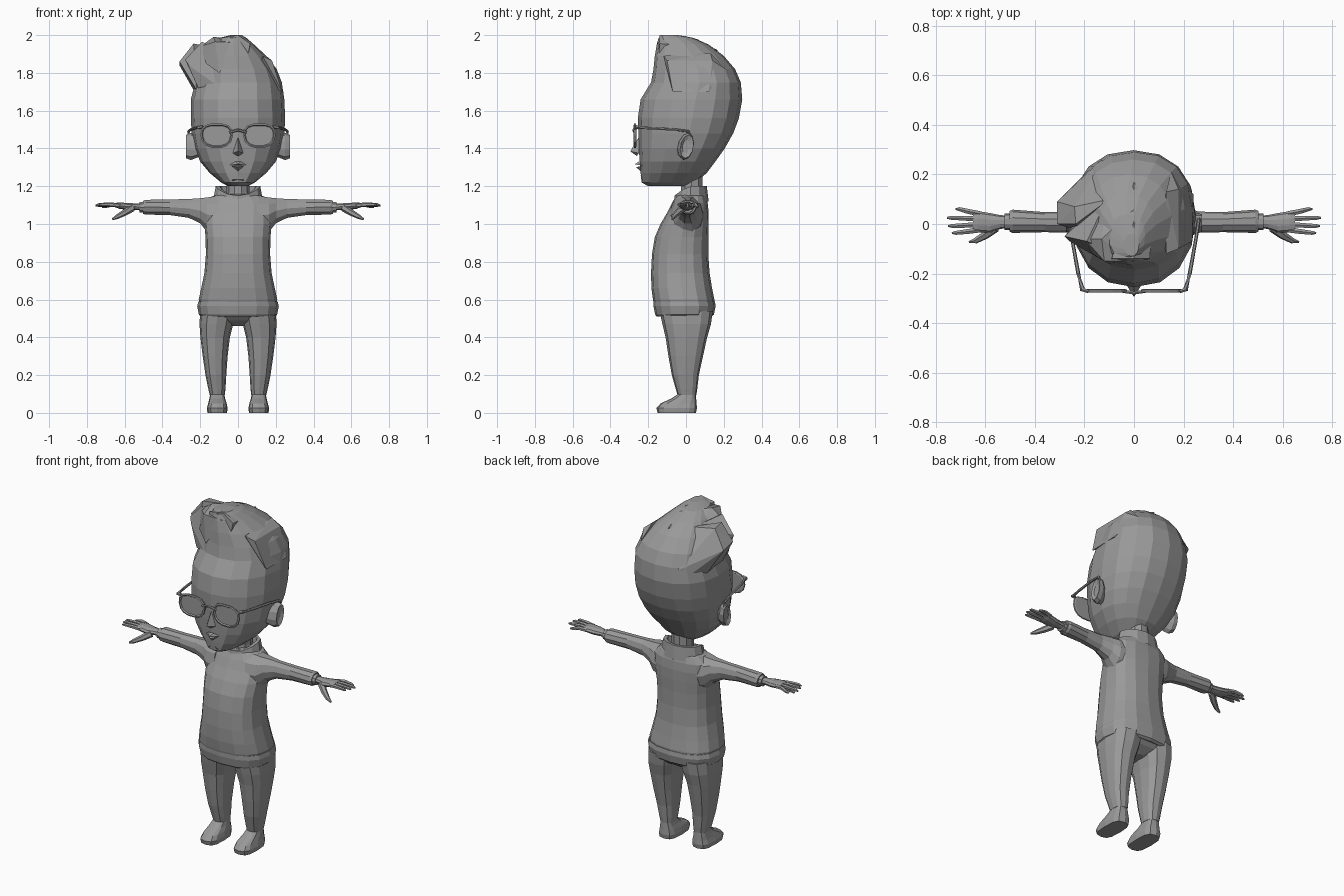
import bpy, bmesh, math
from mathutils import Vector

grey = bpy.data.materials.new("plain grey")
grey.diffuse_color = (0.32, 0.32, 0.32, 1)


def finish(name, bm, mirror=False):
    bmesh.ops.recalc_face_normals(bm, faces=bm.faces)
    me = bpy.data.meshes.new(name)
    bm.to_mesh(me)
    bm.free()
    me.materials.append(grey)
    ob = bpy.data.objects.new(name, me)
    bpy.context.collection.objects.link(ob)
    if mirror:
        mod = ob.modifiers.new("mirror", 'MIRROR')
        mod.use_mirror_merge = False
    return ob


def loft(name, rings, mirror=False, closed=False, caps=True):
    bm = bmesh.new()
    vs = [[bm.verts.new(p) for p in r] for r in rings]
    n = len(rings[0])
    pairs = list(zip(vs, vs[1:])) + ([(vs[-1], vs[0])] if closed else [])
    for a, b in pairs:
        for i in range(n):
            j = (i + 1) % n
            bm.faces.new((a[i], a[j], b[j], b[i]))
    if caps and not closed:
        bm.faces.new(vs[0])
        bm.faces.new(vs[-1])
    return finish(name, bm, mirror)


def egg(z, x0, x1, y0, y1, n=16, power=0.9, mid=0.5):
    """Horizontal ring inside the given bounds; mid places the widest point along y."""
    cx, cy = (x0 + x1) / 2, y0 + (y1 - y0) * mid
    pts = []
    for i in range(n):
        t = 2 * math.pi * i / n
        c, s = math.cos(t), math.sin(t)
        c, s = [math.copysign(abs(v) ** power, v) for v in (c, s)]
        pts.append((cx + c * (x1 - x0) / 2, cy + s * ((y1 - cy) if s > 0 else (cy - y0)), z))
    return pts


def slice_x(x, y0, y1, z0, z1, n=10):
    """Upright ring across an arm."""
    return [(x, (y0 + y1) / 2 + (y1 - y0) / 2 * math.cos(2 * math.pi * i / n),
             (z0 + z1) / 2 + (z1 - z0) / 2 * math.sin(2 * math.pi * i / n)) for i in range(n)]


def tube(name, path, radii, n=6, mirror=False, closed=False):
    path = [Vector(p) for p in path]
    m = len(path)
    rings = []
    for i, p in enumerate(path):
        a = path[(i - 1) % m] if closed else path[max(i - 1, 0)]
        b = path[(i + 1) % m] if closed else path[min(i + 1, m - 1)]
        d = (b - a).normalized()
        u = d.cross(Vector((0, 1, 0)) if abs(d.y) < 0.9 else Vector((0, 0, 1))).normalized()
        v = d.cross(u)
        r = radii[i] if isinstance(radii, list) else radii
        rings.append([p + (u * math.cos(2 * math.pi * k / n) + v * math.sin(2 * math.pi * k / n)) * r
                      for k in range(n)])
    return loft(name, rings, mirror, closed)


def hull(name, pts, mirror=False):
    bm = bmesh.new()
    for p in pts:
        bm.verts.new(p)
    res = bmesh.ops.convex_hull(bm, input=bm.verts)
    bmesh.ops.delete(bm, geom=[v for v in bm.verts if not v.link_faces], context='VERTS')
    return finish(name, bm, mirror)


# Head with the swept-up hair mass
head = [(1.20, -.05, .05, -.20, .03), (1.22, -.09, .09, -.235, .05), (1.27, -.15, .15, -.24, .11),
        (1.33, -.20, .20, -.245, .155), (1.40, -.23, .23, -.25, .205), (1.48, -.245, .245, -.252, .25),
        (1.56, -.25, .25, -.255, .28), (1.66, -.25, .245, -.24, .298), (1.75, -.225, .232, -.185, .29),
        (1.82, -.21, .205, -.172, .26), (1.89, -.18, .15, -.165, .20), (1.95, -.14, .085, -.155, .12),
        (1.985, -.10, .045, -.145, .04), (2.0, -.04, .02, -.13, -.04)]
loft("head", [egg(*r, mid=0.54) for r in head])

# Hair strands sweeping to one side
hull("outer_hair_strand", [(-.31, .09, 1.84), (-.31, 0, 1.86), (-.235, .0, 1.955), (-.24, .07, 1.945),
                           (-.22, -.03, 1.71), (-.23, .13, 1.70), (-.19, .21, 1.72), (-.13, .26, 1.74), (-.1, .1, 1.93)])
hull("front_hair_strand", [(-.28, -.05, 1.87), (-.26, -.07, 1.84), (-.19, -.07, 1.965), (-.21, -.09, 1.72),
                           (-.12, -.15, 1.74), (-.12, -.1, 1.93), (-.1, .12, 1.92), (-.2, .05, 1.75)])
hull("middle_hair_strand", [(-.20, -.06, 1.94), (-.13, -.06, 1.99), (-.12, -.15, 1.965), (-.17, -.12, 1.85),
                            (-.1, -.16, 1.80), (0, -.15, 1.96), (0, .06, 1.98), (-.1, .17, 1.88)])
hull("top_hair_ridge", [(-.09, -.14, 1.985), (0, -.14, 2.0), (0, 0, 1.995), (.03, -.15, 1.78),
                        (.065, -.14, 1.955), (.07, .08, 1.94), (0, .17, 1.92), (-.1, -.15, 1.78)])
hull("side_hair_flap", [(.13, -.12, 1.89), (.18, -.10, 1.865), (.13, .13, 1.905), (.18, .14, 1.865),
                        (.235, -.07, 1.70), (.24, .12, 1.70), (.15, .21, 1.82), (.1, 0, 1.75)])

# Face
hull("nose", [(0, -.295, 1.385), (-.028, -.25, 1.375), (.028, -.25, 1.375), (0, -.26, 1.36), (0, -.25, 1.46)])
hull("upper_lip", [(-.045, -.235, 1.312), (.045, -.235, 1.312), (0, -.272, 1.315), (-.015, -.25, 1.33), (.015, -.25, 1.33)])
hull("lower_lip", [(-.035, -.235, 1.308), (.035, -.235, 1.308), (0, -.264, 1.30), (0, -.24, 1.28)])
hull("chin", [(-.04, -.2, 1.21), (.04, -.2, 1.21), (-.03, -.237, 1.235), (.03, -.237, 1.235), (0, -.24, 1.26)])
loft("ear", [[(x, cy + ry * math.cos(t), 1.41 + rz * math.sin(t) + ry * .4 * math.cos(t))
              for t in [2 * math.pi * k / 10 for k in range(10)]]
             for x, cy, ry, rz in [(.20, -.02, .03, .05), (.25, 0, .042, .07), (.275, .005, .036, .06), (.265, 0, .02, .035)]],
     mirror=True)

# Glasses
rim = []
for k in range(14):
    t = 2 * math.pi * k / 14
    c, s = math.cos(t), math.sin(t)
    rim.append((.113 + .08 * math.copysign(abs(c) ** .75, c) * (1 + .08 * s), -.27,
                1.468 + .06 * math.copysign(abs(s) ** .8, s)))
tube("glasses_rim", rim, .007, n=5, mirror=True, closed=True)
loft("glasses_lens", [[(x, y, z) for x, _, z in rim] for y in (-.268, -.264)], mirror=True)
tube("glasses_bridge", [(-.045, -.272, 1.485), (0, -.278, 1.498), (.045, -.272, 1.485)], .007)
tube("glasses_temple", [(.185, -.272, 1.515), (.208, -.265, 1.512), (.225, -.2, 1.508), (.25, -.06, 1.50),
                        (.262, .015, 1.49), (.262, .03, 1.45)], [.008, .011, .008, .007, .007, .005], mirror=True)

# Neck
loft("neck", [egg(z, -r, r, .03 - r, .03 + r, 10, 1) for z, r in [(1.08, .07), (1.17, .06), (1.27, .06)]])

# Sweater body and hem
body = [(.56, .20, -.165, .15), (.60, .208, -.175, .15), (.66, .195, -.183, .138), (.74, .178, -.185, .125),
        (.84, .17, -.18, .118), (.93, .172, -.165, .118), (1.0, .178, -.135, .12), (1.06, .18, -.10, .12),
        (1.11, .175, -.075, .115), (1.145, .14, -.055, .105), (1.16, .10, -.04, .09)]
loft("sweater_body", [egg(z, -x, x, a, b, 16, .8) for z, x, a, b in body])
hem = [(.51, .195, -.155, .135), (.52, .207, -.163, .148), (.565, .216, -.172, .157), (.59, .21, -.172, .153)]
loft("sweater_hem", [egg(z, -x, x, a, b, 16, .8) for z, x, a, b in hem])

# Collar standing around the neck, dipping at the front
collar = []
for r, z in [(.132, 1.12), (.118, 1.20), (.098, 1.20), (.08, 1.13)]:
    collar.append([(r * math.cos(t), .025 + .72 * r * math.sin(t), z - .05 * max(0, -math.sin(t)) ** 1.5)
                   for t in [2 * math.pi * k / 12 for k in range(12)]])
loft("sweater_collar", collar, caps=False)

# Sleeves and cuffs
sleeve = [(.10, -.09, .10, .93, 1.155), (.165, -.075, .09, .955, 1.145), (.20, -.05, .07, 1.0, 1.14), (.26, -.035, .05, 1.03, 1.135),
          (.36, -.033, .048, 1.045, 1.132), (.49, -.036, .058, 1.048, 1.13), (.503, -.03, .052, 1.053, 1.124)]
loft("sleeve", [slice_x(*r) for r in sleeve], mirror=True)
loft("cuff", [slice_x(*r) for r in [(.50, -.024, .042, 1.058, 1.118), (.522, -.024, .042, 1.06, 1.118)]], mirror=True)

# Hands
palm = [(.50, -.015, .033, 1.07, 1.108), (.54, -.02, .036, 1.073, 1.11), (.58, -.035, .044, 1.072, 1.112),
        (.63, -.035, .052, 1.08, 1.115), (.65, -.032, .05, 1.088, 1.112)]
loft("palm", [slice_x(*r) for r in palm], mirror=True)
for name, y0, y1, x1, z1 in [("little", .042, .06, .72, 1.09), ("ring", .02, .025, .755, 1.097),
                             ("middle", -.002, -.008, .75, 1.10), ("index", -.024, -.036, .735, 1.10)]:
    tube(name + "_finger", [(.625, y0, 1.098), (.67, (y0 + y1) / 2, 1.102), (x1 - .015, y1, z1 + .003), (x1, y1, z1)],
         [.012, .0115, .009, .004], mirror=True)
tube("thumb", [(.56, -.015, 1.085), (.60, -.045, 1.06), (.64, -.068, 1.038), (.665, -.073, 1.025)],
     [.02, .017, .012, .005], mirror=True)

# Trousers
loft("hips", [egg(z, -x, x, a, b, 14, .8) for z, x, a, b in
              [(.46, .03, -.06, .06), (.49, .17, -.11, .11), (.52, .198, -.14, .14), (.57, .198, -.15, .14)]])
leg = [(.54, .01, .20, -.14, .142), (.47, .025, .204, -.125, .132), (.40, .043, .199, -.108, .112),
       (.30, .055, .187, -.093, .09), (.20, .062, .172, -.075, .068), (.13, .066, .158, -.055, .06), (.095, .07, .15, -.045, .055)]
loft("trouser_leg", [egg(*r, n=12, power=.8) for r in leg], mirror=True)

# Ankles and shoes
loft("ankle", [egg(*r, n=10) for r in [(.05, .068, .15, -.05, .05), (.09, .074, .146, -.04, .05), (.12, .076, .144, -.035, .045)]],
     mirror=True)
shoe = [(0, .058, .162, -.15, .053), (.025, .055, .165, -.157, .058), (.05, .06, .158, -.135, .056),
        (.075, .068, .152, -.08, .054), (.10, .073, .147, -.042, .052)]
loft("shoe", [egg(*r, n=12, power=.65) for r in shoe], mirror=True)
